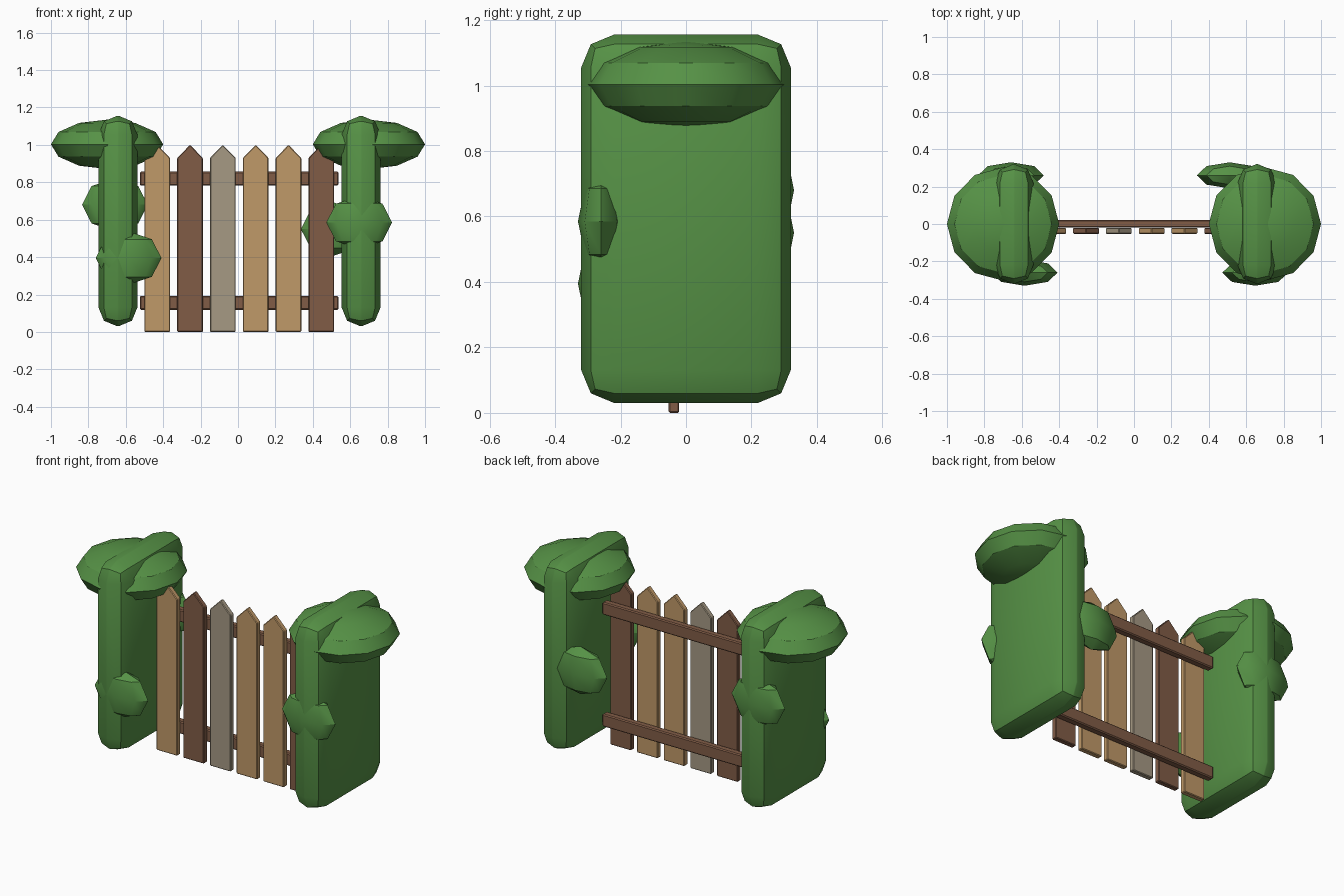
import bpy
import bmesh
from mathutils import Matrix, Vector

if "Cube" in bpy.data.objects:
    bpy.data.objects.remove(bpy.data.objects["Cube"], do_unlink=True)


def material(name, rgb):
    mat = bpy.data.materials.new(name)
    mat.use_nodes = True
    colour = (*rgb, 1.0)
    mat.diffuse_color = colour
    bsdf = mat.node_tree.nodes["Principled BSDF"]
    bsdf.inputs["Base Color"].default_value = colour
    bsdf.inputs["Roughness"].default_value = 0.9
    return mat


leaf = material("leaf_green", (0.093, 0.287, 0.061))
tan = material("tan_wood", (0.53, 0.32, 0.14))
brown = material("brown_wood", (0.22, 0.107, 0.062))
grey = material("grey_wood", (0.38, 0.32, 0.23))


def finish(bm, name, location, mat, smooth=True):
    bmesh.ops.recalc_face_normals(bm, faces=bm.faces[:])
    mesh = bpy.data.meshes.new(name)
    bm.to_mesh(mesh)
    bm.free()
    mesh.materials.append(mat)
    obj = bpy.data.objects.new(name, mesh)
    obj.location = location
    bpy.context.collection.objects.link(obj)
    if smooth:
        bpy.ops.object.select_all(action="DESELECT")
        obj.select_set(True)
        bpy.context.view_layer.objects.active = obj
        bpy.ops.object.shade_smooth_by_angle(angle=0.6)
    return obj


def box(name, location, size, bevel, segments, mat, smooth=False):
    bm = bmesh.new()
    bmesh.ops.create_cube(bm, size=1, matrix=Matrix.Diagonal((*size, 1)))
    bmesh.ops.bevel(bm, geom=bm.edges[:], offset=bevel, segments=segments,
                    profile=0.5, affect="EDGES")
    return finish(bm, name, location, mat, smooth)


def blob(name, location, radii, segments, rings):
    bm = bmesh.new()
    bmesh.ops.create_uvsphere(bm, u_segments=segments, v_segments=rings,
                              radius=1, matrix=Matrix.Diagonal((*radii, 1)))
    return finish(bm, name, location, leaf)


def picket(name, x, mat, width=0.137, shoulder=0.93, tip=1.0, depth=0.032):
    # Pointed board outline, extruded backwards
    half = width / 2
    outline = [(-half, 0), (half, 0), (half, shoulder), (0, tip), (-half, shoulder)]
    bm = bmesh.new()
    face = bm.faces.new([bm.verts.new((px, 0, pz)) for px, pz in outline])
    out = bmesh.ops.extrude_face_region(bm, geom=[face])
    verts = [g for g in out["geom"] if isinstance(g, bmesh.types.BMVert)]
    bmesh.ops.translate(bm, verts=verts, vec=Vector((0, depth, 0)))
    bmesh.ops.recalc_face_normals(bm, faces=bm.faces[:])
    bmesh.ops.bevel(bm, geom=bm.edges[:], offset=0.004, segments=1,
                    affect="EDGES")
    return finish(bm, name, (x, -0.053, 0), mat, smooth=False)


# Pickets in mixed wood tones
for i, wood in enumerate((tan, brown, grey, tan, tan, brown)):
    picket(f"picket_{i + 1}", -0.432 + 0.1755 * i, wood)

# Rails behind the pickets
for label, z in (("lower", 0.155), ("upper", 0.82)):
    box(f"{label}_rail", (0.006, 0.001, z), (1.062, 0.042, 0.074), 0.006, 1, brown)

# Rounded hedge slabs with wide flattened crowns
for label, side, x in (("right", -1, -0.642), ("left", 1, 0.658)):
    box(f"{label}_hedge", (x, 0, 0.593), (0.208, 0.64, 1.125), 0.1, 2, leaf, True)
    blob(f"{label}_crown", (side * 0.7, 0, 1.003), (0.3, 0.303, 0.132), 12, 6)

# Leafy bumps on the hedge ends
bumps = {
    "right_front_bump": (-0.585, -0.26, 0.395),
    "right_back_bump": (-0.658, 0.26, 0.68),
    "left_front_bump": (0.648, -0.26, 0.585),
    "left_back_bump": (0.512, 0.26, 0.55),
}
for name, place in bumps.items():
    blob(name, place, (0.176, 0.07, 0.142), 8, 4)
